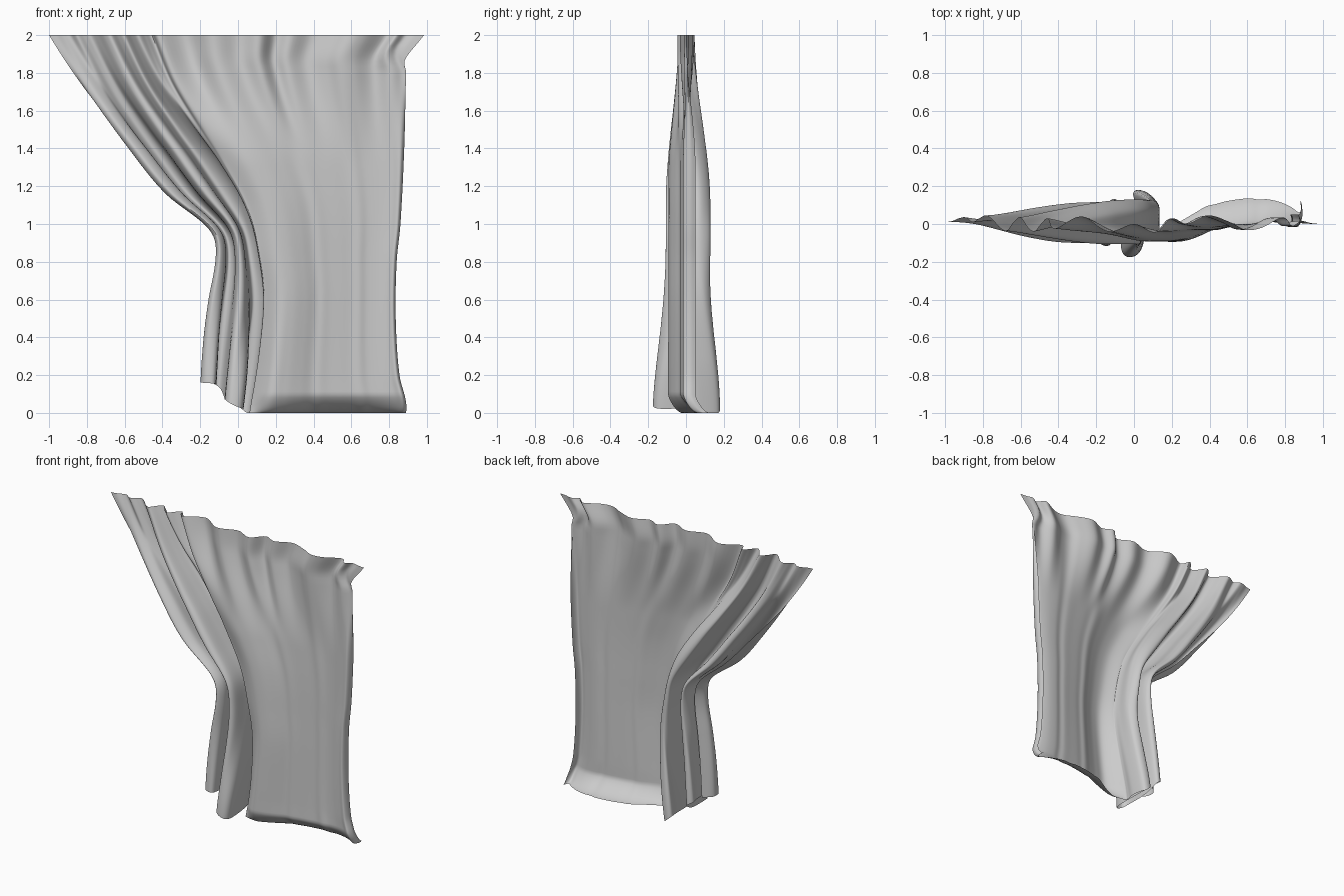
import bpy, bmesh, math

if "Cube" in bpy.data.objects:
    bpy.data.objects.remove(bpy.data.objects["Cube"])

# Outline curves: (height, x) for the tied edge, the inner fold edge and the free edge
LEFT = [(0, -.195), (.16, -.195), (.4, -.18), (.6, -.155), (.8, -.12), (.92, -.125), (1, -.18),
        (1.16, -.385), (1.4, -.59), (1.64, -.775), (1.8, -.88), (2, -1)]
INNER = [(0, .07), (.3, .12), (.6, .15), (.8, .13), (1.1, .06), (1.33, -.06), (1.5, -.17),
         (1.75, -.32), (2, -.42)]
RIGHT = [(0, .89), (.06, .89), (.2, .855), (.5, .835), (.8, .84), (1, .86), (1.4, .88),
         (1.8, .89), (1.88, .895), (2, .985)]
HEM = [(0, .16), (.25, .155), (.35, .13), (.5, .055), (.75, .04), (.9, 0), (1, 0)]

# Gathered cross-sections: (fraction from tied edge to inner edge, y)
WAIST = [(.15, .02), (0, -.05), (.08, -.1), (.22, -.05), (.2, .06), (.28, .115), (.4, .08),
         (.42, -.04), (.5, -.105), (.62, -.08), (.65, .03), (.7, .12), (.83, .12), (.95, .07),
         (.93, -.01), (.95, -.05), (1, -.06)]
FOOT = [(.2, .02), (0, -.03), (.03, -.1), (.25, -.11), (.28, .03), (.2, .11), (.35, .13),
        (.45, .03), (.46, -.13), (.6, -.175), (.82, -.14), (.8, .05), (.7, .165), (.92, .17),
        (1, .08), (.97, .02), (1, -.01)]
TOP_Y = [.01, .015, .03, .035, .01, .03, .045, .02, -.02, -.035, .01, .035, -.015, -.04, 0, .03,
         -.025]

# Flat panel: (fraction from inner edge to free edge, y at mid height, y at top)
PANEL = [(.1, -.09, .04), (.2, -.085, -.04), (.3, -.06, 0), (.38, -.035, -.045), (.44, -.03, .03),
         (.5, -.02, .0), (.58, -.01, .045), (.66, 0, .01), (.72, 0, -.03), (.78, .01, -.02),
         (.86, .01, .035), (.93, 0, -.01), (.98, -.015, .015), (1, .02, .005), (.99, .05, 0)]
ROWS, SUB = 90, 6


def smooth(a, b, v):
    t = min(1, max(0, (v - a) / (b - a)))
    return t * t * (3 - 2 * t)


def curve(keys, v):
    """Smooth interpolation through (v, value) keys."""
    v = min(keys[-1][0], max(keys[0][0], v))
    n = len(keys)
    i = next(k for k in range(n - 1) if v <= keys[k + 1][0])

    def slope(k):
        a, b = keys[max(0, k - 1)], keys[min(n - 1, k + 1)]
        return (b[1] - a[1]) / (b[0] - a[0])
    h = keys[i + 1][0] - keys[i][0]
    t = (v - keys[i][0]) / h
    return ((2*t**3 - 3*t*t + 1) * keys[i][1] + (t**3 - 2*t*t + t) * h * slope(i)
            + (3*t*t - 2*t**3) * keys[i + 1][1] + (t**3 - t*t) * h * slope(i + 1))


def spline(pts):
    """Catmull-Rom through 3D control points."""
    out = []
    n = len(pts)
    for i in range(n - 1):
        p = [pts[max(0, min(n - 1, i + k))] for k in (-1, 0, 1, 2)]
        for s in range(SUB):
            t = s / SUB
            out.append(tuple(.5 * (2*b + (c - a)*t + (2*a - 5*b + 4*c - d)*t*t
                                   + (3*b - a - 3*c + d)*t**3) for a, b, c, d in zip(*p)))
    out.append(pts[-1])
    return out


def section(v):
    """Control points of one horizontal row, v = 0 hem to 1 top."""
    pts = []
    n = len(WAIST)
    for i in range(n):
        hem = curve(HEM, FOOT[i][0])
        z = hem + (2 - hem) * v
        foot = 1 - smooth(0, .9, z)
        up_x, up_y = smooth(1.0, 2.0, z), smooth(1.1, 2.15, z) / smooth(1.1, 2.15, 2)
        f = WAIST[i][0] * (1 - foot) + FOOT[i][0] * foot
        f = f * (1 - up_x) + i / (n - 1) * up_x
        y = WAIST[i][1] * (1 - foot) + FOOT[i][1] * foot
        y = y * (1 - up_y) + TOP_Y[i] * up_y
        lo, hi = curve(LEFT, z), curve(INNER, z)
        pts.append((lo + (hi - lo) * f, y, z))
    z = 2 * v
    lo, hi = curve(INNER, z), curve(RIGHT, z)
    up = smooth(1.3, 2.0, z)
    corner = smooth(1.8, 1.95, z)
    drag = max(0, 1 - z / .1)
    for k, (f, mid, top) in enumerate(PANEL):
        flat = (.86 + .035 * (k - 10)) if k > 10 else f     # free edge unrolls at the top
        g = f * (1 - corner) + flat * corner
        # the hem slides backwards where it meets the floor
        slide = drag ** 1.6 * (.04 + .1 * math.sin(math.pi * min(1, f * .9)))
        zz = z if drag == 0 else .1 * (1 - drag) ** (1 + .5 * drag)
        pts.append((lo + (hi - lo) * g, mid * (1 - up) + top * up + slide, zz))
    return pts


# Curtain sheet
bm = bmesh.new()
rows = []
for r in range(ROWS + 1):
    v = (r / ROWS) ** 1.25
    rows.append([bm.verts.new((x, y, max(0, min(2, z)))) for x, y, z in spline(section(v))])
for a, b in zip(rows, rows[1:]):
    for j in range(len(a) - 1):
        bm.faces.new((a[j], a[j + 1], b[j + 1], b[j]))
mesh = bpy.data.meshes.new("curtain")
bm.to_mesh(mesh)
bm.free()
curtain = bpy.data.objects.new("curtain", mesh)
bpy.context.collection.objects.link(curtain)
bpy.context.view_layer.objects.active = curtain
curtain.select_set(True)
bpy.ops.object.shade_smooth_by_angle(angle=math.radians(50))
